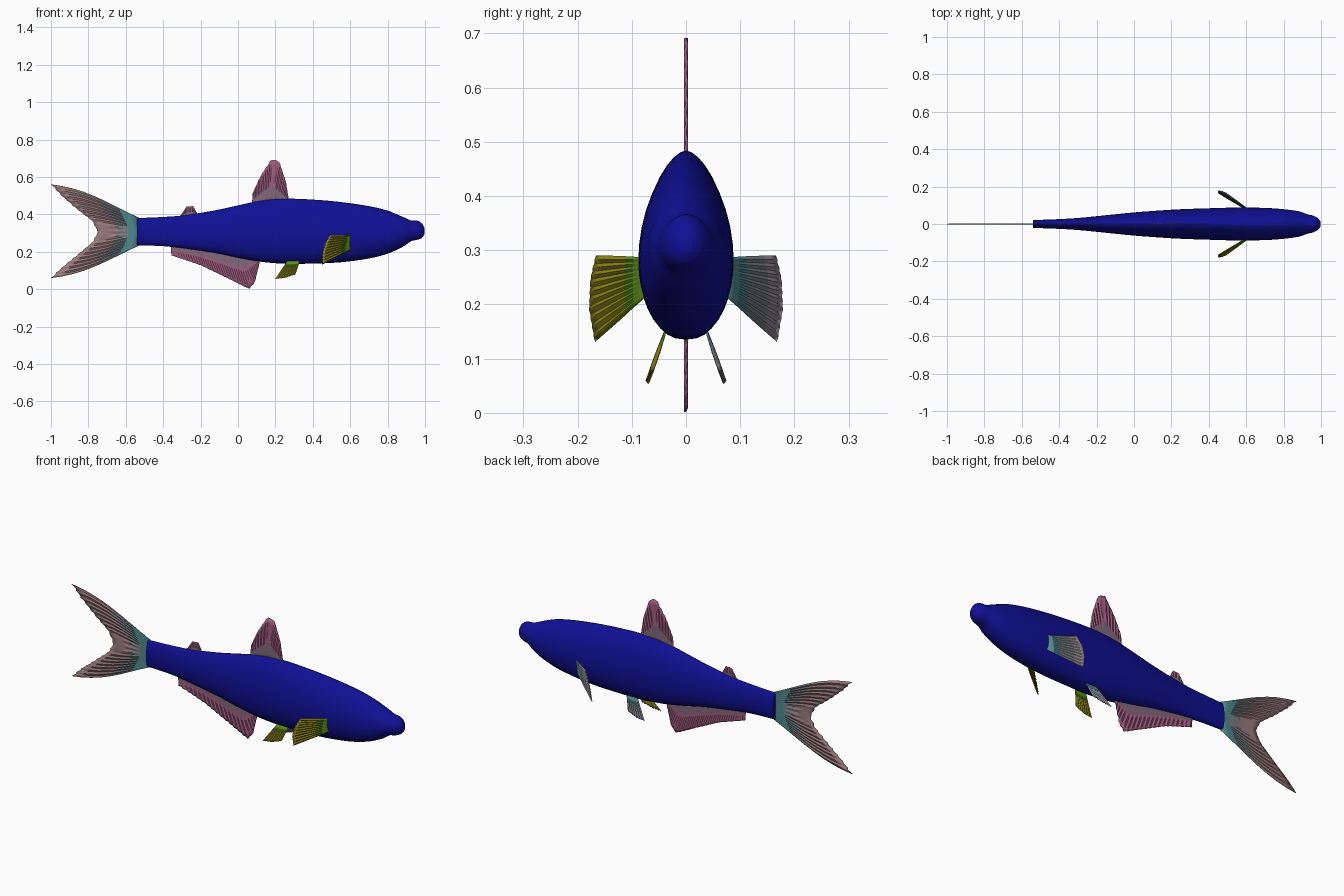
import bpy, bmesh
from math import sin, cos, pi, copysign
from mathutils import Vector

if "Cube" in bpy.data.objects:
    bpy.data.objects.remove(bpy.data.objects["Cube"])


def material(name, rgb):
    m = bpy.data.materials.new(name)
    m.diffuse_color = (*rgb, 1)
    m.use_nodes = True
    m.node_tree.nodes["Principled BSDF"].inputs["Base Color"].default_value = m.diffuse_color
    return m


def make_object(name, bm, mats):
    bmesh.ops.recalc_face_normals(bm, faces=bm.faces[:])
    me = bpy.data.meshes.new(name)
    bm.to_mesh(me)
    bm.free()
    for m in mats:
        me.materials.append(m)
    ob = bpy.data.objects.new(name, me)
    bpy.context.collection.objects.link(ob)
    bpy.ops.object.select_all(action='DESELECT')
    ob.select_set(True)
    bpy.context.view_layer.objects.active = ob
    bpy.ops.object.shade_smooth_by_angle()
    return ob


def catmull(pts, steps):
    p = [Vector(q) for q in pts]
    p = [p[0]] + p + [p[-1]]
    out = []
    for i in range(1, len(p) - 2):
        a, b, c, d = p[i - 1:i + 3]
        for k in range(steps):
            t = k / steps
            out.append(0.5 * (2 * b + (c - a) * t + (2 * a - 5 * b + 4 * c - d) * t * t
                              + (3 * b - a - 3 * c + d) * t ** 3))
    return out + [p[-1]]


def along(pts, t):
    # point at fraction t of a polyline's length
    segs = [(b - a).length for a, b in zip(pts, pts[1:])]
    d = t * sum(segs)
    for a, b, s in zip(pts, pts[1:], segs):
        if d <= s:
            return a.lerp(b, d / s)
        d -= s
    return pts[-1].copy()


def fin(name, root, tip, normal, rays, mats, bulge=0, amp=0.002, rows=8):
    # pleated membrane between a root line and a tip line
    root, tip, n = [Vector(p) for p in root], [Vector(p) for p in tip], Vector(normal).normalized()
    mid = along(root, 0.5)
    bm = bmesh.new()
    grid = []
    cols = rays * 2
    for i in range(cols + 1):
        a, b = along(root, i / cols), along(tip, i / cols)
        if i % 2 and 0 < i < cols:
            b = b.lerp(a, 0.02)
        col = []
        for j in range(rows + 1):
            v = j / rows
            p = a.lerp(b, v)
            p.z += (p.z - mid.z) * bulge * sin(pi * v)
            col.append(bm.verts.new(p + n * amp * (1 if i % 2 else -1) * min(1, v * 2)))
        grid.append(col)
    for c, d in zip(grid, grid[1:]):
        for j in range(rows):
            f = bm.faces.new((c[j], c[j + 1], d[j + 1], d[j]))
            f.material_index = min(len(mats) - 1, j * len(mats) // rows)
    ob = make_object(name, bm, mats)
    s = ob.modifiers.new("thickness", 'SOLIDIFY')
    s.thickness = 0.004
    s.offset = 0
    return ob


def flat(pts):
    return [(x, 0, z) for x, z in pts]


navy = material("navy", (0.005, 0.005, 0.3))
teal = material("teal", (0.08, 0.25, 0.27))
mauve = material("mauve", (0.22, 0.14, 0.2))
pink = material("pink", (0.36, 0.11, 0.22))
rose_grey = material("rose_grey", (0.32, 0.2, 0.2))
slate = material("slate", (0.2, 0.22, 0.23))
lilac = material("lilac", (0.3, 0.26, 0.3))
green = material("green", (0.1, 0.27, 0.01))
olive = material("olive", (0.28, 0.25, 0.01))

# body: x, top, bottom, half width
stations = [(-0.54, .38, .235, .021), (-.4, .386, .23, .026), (-.28, .396, .217, .034),
            (-.12, .422, .193, .05), (0, .448, .168, .062), (.12, .473, .147, .071),
            (.25, .484, .136, .079), (.4, .479, .137, .084), (.55, .466, .144, .088),
            (.7, .444, .164, .086), (.8, .42, .19, .079), (.88, .387, .226, .068),
            (.925, .368, .256, .053), (.96, .366, .264, .044), (.985, .35, .276, .03),
            (.998, .325, .297, .012)]
bm = bmesh.new()
rings = []
N = 36
for x, top, bot, w in catmull(stations, 4):
    k = 0.42 if x < 0.85 else 0.46
    zc = bot + k * (top - bot)
    ring = []
    for i in range(N):
        a = 2 * pi * i / N
        c, s = cos(a), sin(a)
        y = w * copysign(abs(c) ** (1.2 if s > 0 else 0.82), c)
        ring.append(bm.verts.new((x, y, zc + s * ((top - zc) if s > 0 else (zc - bot)))))
    rings.append(ring)
for r, q in zip(rings, rings[1:]):
    for i in range(N):
        bm.faces.new((r[i], r[(i + 1) % N], q[(i + 1) % N], q[i]))
bm.faces.new(rings[0])
bm.faces.new(rings[-1])
make_object("body", bm, [navy])

# centre-line fins
Y = (0, 1, 0)
fin("tail_fin", flat([(-.53, .382), (-.53, .233)]),
    flat([(-1, .56), (-.95, .505), (-.87, .435), (-.78, .365), (-.75, .305),
          (-.78, .25), (-.87, .175), (-.95, .11), (-1, .06)]), Y, 18,
    [teal, slate, rose_grey, rose_grey], bulge=0.15)
fin("dorsal_fin", flat([(.075, .455), (.27, .475)]),
    flat([(.08, .515), (.12, .605), (.18, .697), (.22, .685), (.255, .58), (.27, .485)]), Y, 12,
    [mauve, pink, pink])
fin("adipose_fin", flat([(-.31, .385), (-.215, .4)]),
    flat([(-.305, .395), (-.275, .442), (-.24, .445), (-.22, .405)]), Y, 6, [mauve, pink])
fin("anal_fin", flat([(-.36, .235), (-.1, .2), (.115, .16)]),
    flat([(-.355, .18), (-.2, .128), (-.06, .06), (.06, 0), (.09, .035), (.115, .14)]), Y, 20,
    [mauve, pink, pink])

# paired fins
for side, s, mats in (("right", -1, [green, olive, olive]), ("left", 1, [teal, slate, lilac])):
    def pair(pts):
        return [(x, s * y, z) for x, y, z in pts]
    fin(side + "_pectoral_fin", pair([(.615, .076, .287), (.605, .074, .215)]),
        pair([(.49, .166, .29), (.465, .176, .245), (.45, .178, .19), (.45, .168, .132)]),
        (.5, s * .8, 0), 10, mats)
    fin(side + "_pelvic_fin", pair([(.265, .038, .152), (.33, .038, .15)]),
        pair([(.2, .072, .055), (.25, .07, .06), (.305, .063, .078)]),
        (0, s * .94, .34), 7, mats)
